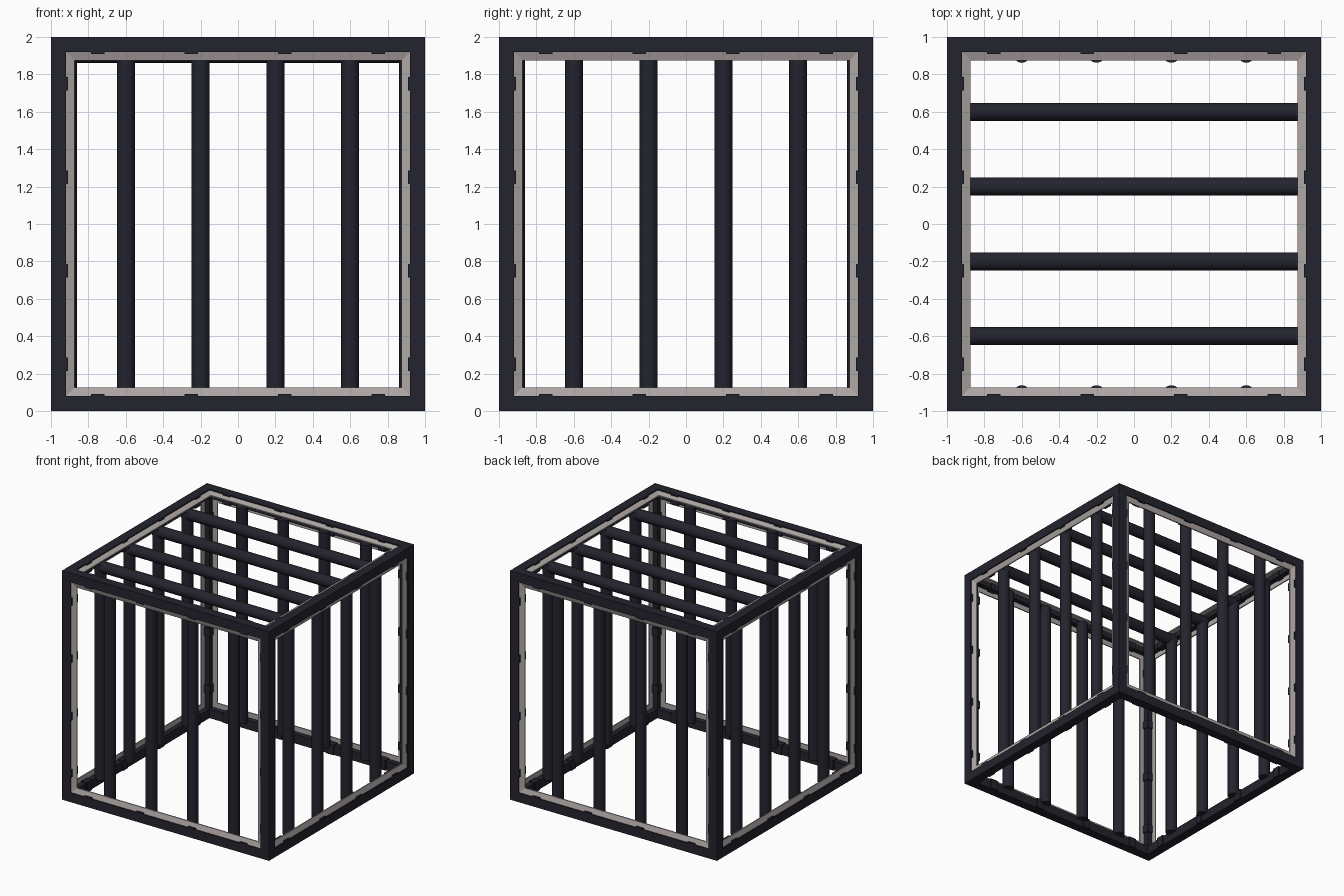
import bpy, bmesh, math
from mathutils import Matrix, Vector

if "Cube" in bpy.data.objects:
    bpy.data.objects.remove(bpy.data.objects["Cube"])

BEAM = 0.08      # beam thickness
BAR_R = 0.048    # bar radius
BAR_IN = 0.09    # bar axis distance from the outer plane
CENTRE = Vector((0, 0, 1))


def material(name, rgb):
    m = bpy.data.materials.new(name)
    m.diffuse_color = (*rgb, 1)
    m.use_nodes = True
    m.node_tree.nodes["Principled BSDF"].inputs["Base Color"].default_value = m.diffuse_color
    return m


dark = material("dark iron", (0.017, 0.017, 0.027))
pale = material("pale grey", (0.42, 0.385, 0.375))


def finish(name, bm, mat, smooth=None):
    bmesh.ops.recalc_face_normals(bm, faces=bm.faces)
    bmesh.ops.translate(bm, verts=bm.verts, vec=CENTRE)
    me = bpy.data.meshes.new(name)
    bm.to_mesh(me)
    bm.free()
    me.materials.append(mat)
    ob = bpy.data.objects.new(name, me)
    bpy.context.collection.objects.link(ob)
    if smooth:
        bpy.context.view_layer.objects.active = ob
        ob.select_set(True)
        bpy.ops.object.shade_smooth_by_angle(angle=math.radians(smooth))
        ob.select_set(False)
    return ob


def box(bm, lo, hi):
    lo, hi = Vector(lo), Vector(hi)
    mat = Matrix.Translation((lo + hi) / 2) @ Matrix.Diagonal((*(hi - lo), 1))
    bmesh.ops.create_cube(bm, size=1, matrix=mat)


# Twelve edge beams, each with four small raised bands
for axis in range(3):
    u, v = (axis + 1) % 3, (axis + 2) % 3
    for su in (-1, 1):
        for sv in (-1, 1):
            bm = bmesh.new()

            def section(a0, a1, outer, inner):
                lo, hi = [0] * 3, [0] * 3
                lo[axis], hi[axis] = a0, a1
                for k, s in ((u, su), (v, sv)):
                    lo[k], hi[k] = sorted((s * outer, s * inner))
                box(bm, lo, hi)

            section(-1, 1, 1, 1 - BEAM)
            for c in (-0.75, -0.25, 0.25, 0.75):
                section(c - 0.035, c + 0.035, 0.999, 1 - BEAM - 0.01)
            finish("edge_beam_" + "xyz"[axis], bm, dark)


# Pale sloping trim inside the outline of one face (built facing -y, then turned)
def trim(name, turn):
    bm = bmesh.new()
    profile = [(0.93, -0.993), (0.875, -0.975), (0.875, -0.965), (0.93, -0.965)]
    rings = [[bm.verts.new((sx * r, y, sz * r)) for sx, sz in
              ((-1, -1), (1, -1), (1, 1), (-1, 1))] for r, y in profile]
    for i in range(4):
        a, b = rings[i], rings[(i + 1) % 4]
        for j in range(4):
            k = (j + 1) % 4
            bm.faces.new((a[j], a[k], b[k], b[j]))
    bmesh.ops.transform(bm, matrix=turn, verts=bm.verts)
    finish(name, bm, pale)


# Four round bars behind one face (built upright facing -y, then turned)
def bars(name, turn):
    bm = bmesh.new()
    for x in (-0.6, -0.2, 0.2, 0.6):
        bmesh.ops.create_cone(bm, cap_ends=True, segments=16, radius1=BAR_R,
                              radius2=BAR_R, depth=1.88,
                              matrix=Matrix.Translation((x, BAR_IN - 1, 0)))
    bmesh.ops.transform(bm, matrix=turn, verts=bm.verts)
    finish(name, bm, dark, 40)


# Four walls
for i, side in enumerate(("front", "right", "back", "left")):
    turn = Matrix.Rotation(i * math.pi / 2, 4, 'Z')
    trim(side + "_trim", turn)
    bars(side + "_bars", turn)

# Roof, bars running left to right; the bottom stays open
roof = Matrix.Rotation(math.pi / 2, 4, 'Z') @ Matrix.Rotation(-math.pi / 2, 4, 'X')
trim("roof_trim", roof)
bars("roof_bars", roof)
